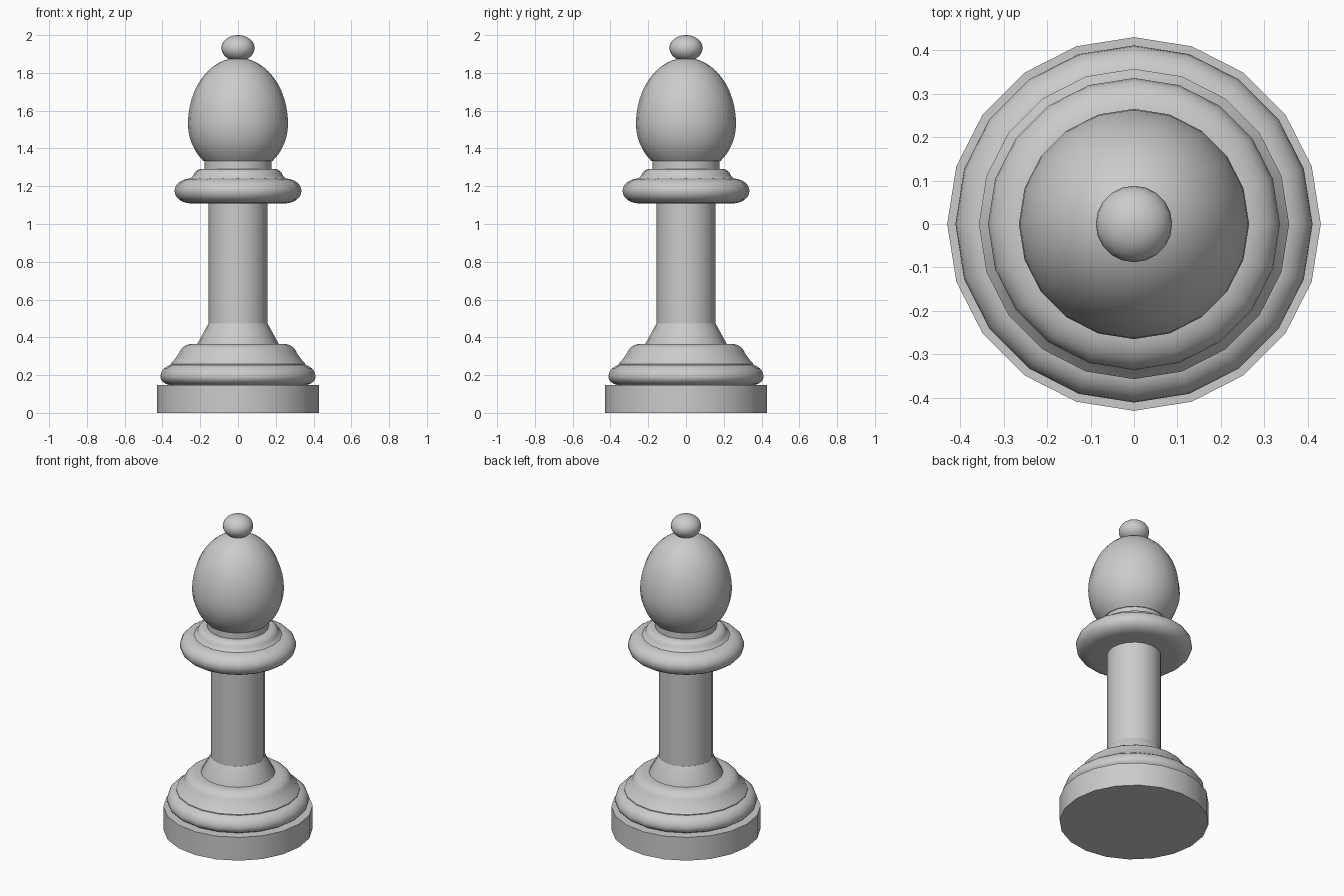
import bpy, bmesh, math

if "Cube" in bpy.data.objects:
    bpy.data.objects.remove(bpy.data.objects["Cube"])

SIDES = 20


def lathe(name, profile):
    """Spin an (r, z) profile, listed bottom to top, into a closed smooth part."""
    bm = bmesh.new()
    rings = []
    for r, z in profile:
        if r < 1e-4:
            rings.append([bm.verts.new((0, 0, z))])
        else:
            rings.append([bm.verts.new((r * math.cos(2 * math.pi * i / SIDES),
                                        r * math.sin(2 * math.pi * i / SIDES), z))
                          for i in range(SIDES)])
    for a, b in zip(rings, rings[1:]):
        for i in range(SIDES):
            j = (i + 1) % SIDES
            if len(a) == 1:
                bm.faces.new((a[0], b[j], b[i]))
            elif len(b) == 1:
                bm.faces.new((a[i], a[j], b[0]))
            else:
                bm.faces.new((a[i], a[j], b[j], b[i]))
    # flat caps on open ends
    if len(rings[0]) > 1:
        bm.faces.new(rings[0][::-1])
    if len(rings[-1]) > 1:
        bm.faces.new(rings[-1])
    mesh = bpy.data.meshes.new(name)
    bm.to_mesh(mesh)
    bm.free()
    ob = bpy.data.objects.new(name, mesh)
    bpy.context.collection.objects.link(ob)
    bpy.ops.object.select_all(action='DESELECT')
    ob.select_set(True)
    bpy.context.view_layer.objects.active = ob
    bpy.ops.object.shade_smooth_by_angle(angle=math.radians(35))
    return ob


def arc(r0, z0, rr, rz, a0, a1, steps):
    """Elliptical arc of profile points, angles in degrees from horizontal."""
    pts = []
    for i in range(steps + 1):
        a = math.radians(a0 + (a1 - a0) * i / steps)
        pts.append((max(0.0, r0 + rr * math.cos(a)), z0 + rz * math.sin(a)))
    return pts


# Foot and stacked base mouldings
lathe("foot", [(0.43, 0), (0.43, 0.148)])
lathe("lower_base_ring", arc(0.34, 0.19, 0.071, 0.045, -90, 0, 5)
      + arc(0.34, 0.19, 0.071, 0.066, 0, 90, 6)[1:])
lathe("upper_base_ring", [(0.357, 0.25), (0.357, 0.259), (0.335, 0.284), (0.318, 0.308)]
      + arc(0.24, 0.30, 0.074, 0.066, 15, 90, 5))

# Stem with flared bottom
lathe("stem_flare", [(0.215, 0.36), (0.213, 0.37), (0.157, 0.472)])
lathe("stem", [(0.156, 0.46), (0.156, 1.13)])

# Collar and neck
lathe("collar", arc(0.25, 1.175, 0.086, 0.066, -90, 90, 12))
lathe("collar_top_ring", [(0.256, 1.23), (0.254, 1.24), (0.241, 1.252)]
      + arc(0.19, 1.25, 0.047, 0.042, 15, 90, 5))
lathe("neck", [(0.178, 1.28), (0.178, 1.34)])

# Egg-shaped head and finial
lathe("head", arc(0, 1.53, 0.265, 0.272, -46.5, 0, 6)
      + arc(0, 1.53, 0.265, 0.35, 0, 90, 12)[1:])
lathe("finial", arc(0, 1.931, 0.088, 0.069, -90, 90, 14))
